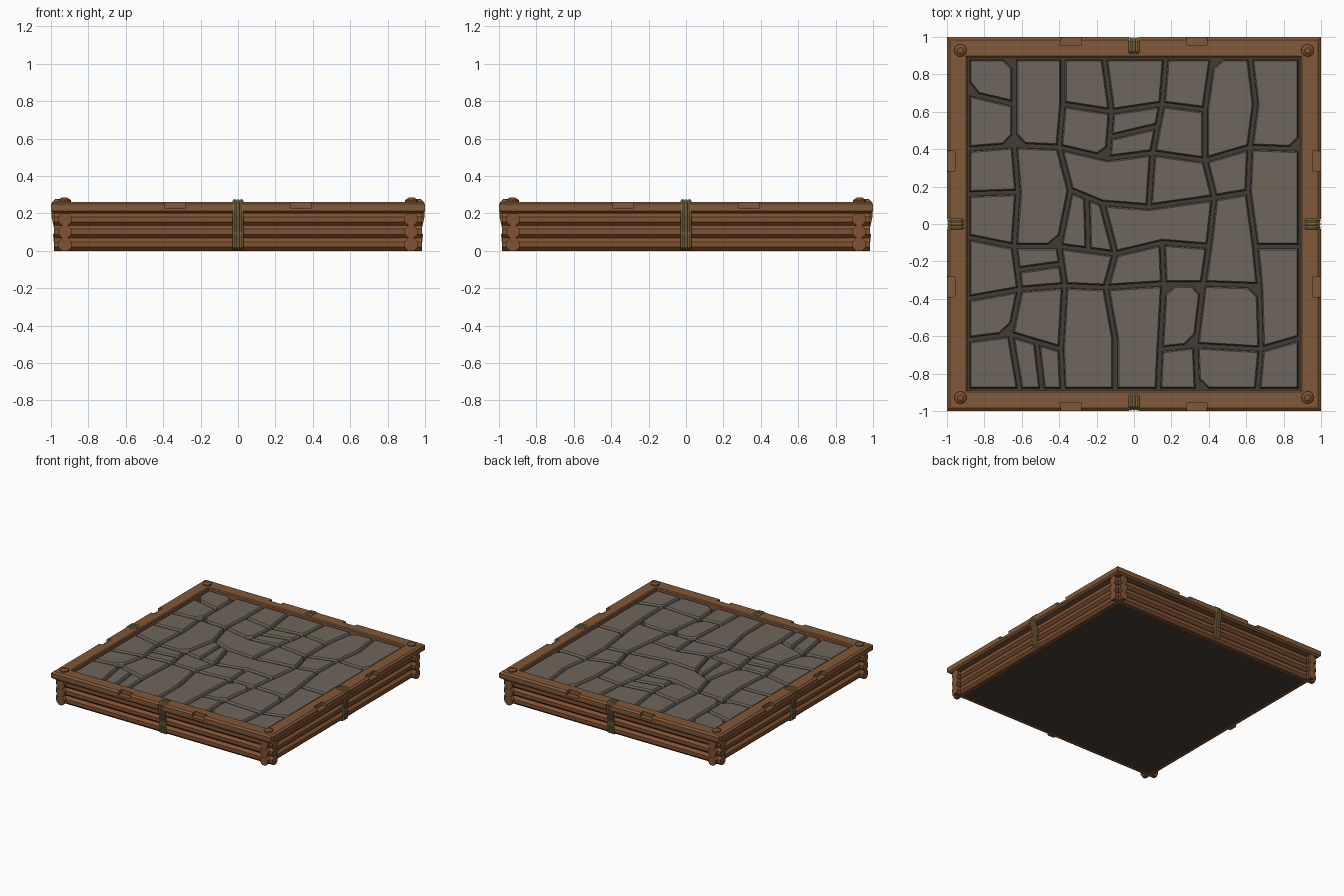
import bpy, bmesh, math
from mathutils import Vector, Matrix

old = bpy.data.objects.get("Cube")
if old:
    bpy.data.objects.remove(old, do_unlink=True)


def material(name, red, green, blue):
    """Flat material from display colour values, stored as linear."""
    linear = [((v / 255 + 0.055) / 1.055) ** 2.4 for v in (red, green, blue)] + [1]
    mat = bpy.data.materials.new(name)
    mat.use_nodes = True
    mat.diffuse_color = linear
    shader = mat.node_tree.nodes["Principled BSDF"]
    shader.inputs["Base Color"].default_value = linear
    shader.inputs["Roughness"].default_value = 0.9
    return mat


rim_wood = material("rim wood", 128, 88, 56)
log_wood = material("log wood", 128, 82, 50)
stone = material("paving stone", 110, 102, 93)
mortar = material("dark mortar", 68, 60, 54)
rope = material("rope", 146, 121, 72)


def finish(name, bm, *mats):
    bmesh.ops.recalc_face_normals(bm, faces=bm.faces)
    mesh = bpy.data.meshes.new(name)
    bm.to_mesh(mesh)
    bm.free()
    obj = bpy.data.objects.new(name, mesh)
    for mat in mats:
        mesh.materials.append(mat)
    bpy.context.collection.objects.link(obj)
    return obj


def add_box(bm, centre, size):
    matrix = Matrix.Translation(centre) @ Matrix.Diagonal((*size, 1))
    bmesh.ops.create_cube(bm, size=1, matrix=matrix)


def quarter_turns():
    return [Matrix.Rotation(math.pi / 2 * i, 4, "Z") for i in range(4)]


def skin_rings(bm, rings, closed=False):
    """Skin consecutive rings of points with quads; cap the ends if open."""
    loops = [[bm.verts.new(p) for p in ring] for ring in rings]
    pairs = list(zip(loops, loops[1:]))
    if closed:
        pairs.append((loops[-1], loops[0]))
    else:
        bm.faces.new(loops[0])
        bm.faces.new(loops[-1])
    for a, b in pairs:
        for i in range(len(a)):
            j = (i + 1) % len(a)
            bm.faces.new((a[i], a[j], b[j], b[i]))


# Base slab
bm = bmesh.new()
add_box(bm, (0, 0, 0.106), (1.82, 1.82, 0.212))
finish("base_slab", bm, mortar)

# Stacked log walls with crossing ends
for side, turn in zip(("front", "right", "back", "left"), quarter_turns()):
    bm = bmesh.new()
    for height in (0.034, 0.102, 0.168):
        place = Matrix.Translation((0, -0.925, height))
        lay = Matrix.Rotation(math.pi / 2, 4, "Y") @ Matrix.Rotation(math.pi / 8, 4, "Z")
        bmesh.ops.create_cone(bm, cap_ends=True, segments=8, radius1=0.037,
                              radius2=0.037, depth=1.97, matrix=turn @ place @ lay)
    finish(side + "_logs", bm, log_wood)

# Top rim: bevelled profile swept round the square
profile = [(0.89, 0.2), (0.985, 0.2), (1, 0.212), (1, 0.25),
           (0.985, 0.262), (0.897, 0.262), (0.89, 0.255)]
bm = bmesh.new()
skin_rings(bm, [[(-h, -h, z), (h, -h, z), (h, h, z), (-h, h, z)] for h, z in profile],
           closed=True)
rim = finish("top_rim", bm, rim_wood)

# Notches in the rim, and slots where the ropes pass
bm = bmesh.new()
for turn in quarter_turns():
    for x in (-0.335, 0.335):
        add_box(bm, turn @ Vector((x, -1, 0.26)),
                [abs(v) for v in turn.to_3x3() @ Vector((0.11, 0.084, 0.06))])
    add_box(bm, turn @ Vector((0, -1, 0.23)),
            [abs(v) for v in turn.to_3x3() @ Vector((0.056, 0.05, 0.2))])
cutter = finish("notch_cutter", bm)
cutter.hide_render = True
cut = rim.modifiers.new("notches", "BOOLEAN")
cut.operation = "DIFFERENCE"
cut.solver = "EXACT"
cut.object = cutter
bpy.context.view_layer.objects.active = rim
bpy.ops.object.modifier_apply(modifier=cut.name)
bpy.data.objects.remove(cutter, do_unlink=True)

# Corner pegs
bm = bmesh.new()
for turn in quarter_turns():
    for bottom, height, r1, r2 in ((0.25, 0.022, 0.034, 0.034), (0.272, 0.012, 0.034, 0.016)):
        place = turn @ Matrix.Translation((0.928, 0.928, bottom + height / 2))
        bmesh.ops.create_cone(bm, cap_ends=True, segments=10, radius1=r1, radius2=r2,
                              depth=height, matrix=place)
finish("corner_pegs", bm, log_wood)


# Rope lashings: three strands over the rim and three below on each side
def add_strand(bm, turn, x, path, radius=0.0105, sides=8):
    path = [Vector((x, -y, z)) for y, z in path]
    rings = []
    for i, point in enumerate(path):
        along = (path[min(i + 1, len(path) - 1)] - path[max(i - 1, 0)]).normalized()
        across = Vector((1, 0, 0))
        up = along.cross(across)
        angles = [math.tau * k / sides for k in range(sides)]
        rings.append([turn @ (point + radius * (across * math.cos(a) + up * math.sin(a)))
                      for a in angles])
    skin_rings(bm, rings)


over_rim = [(0.915, 0.255), (0.925, 0.266), (0.975, 0.266), (0.988, 0.255),
            (0.988, 0.19), (0.968, 0.1)]
under_rim = [(0.95, 0.102), (0.975, 0.098), (0.978, 0.085), (0.972, 0.02), (0.95, 0.011)]
bm = bmesh.new()
for turn in quarter_turns():
    for x in (-0.019, 0, 0.019):
        add_strand(bm, turn, x, over_rim)
        add_strand(bm, turn, x, under_rim)
finish("rope_lashings", bm, rope)

# Paving joints in hundredths: rows from back to front, inner columns left to right
joints = [
    [(-64, 64), (-38, 64), (-12, 60), (15, 64), (38, 61), (65, 64)],
    [(-64, 42), (-40, 41), (-14, 35), (10, 38), (38, 34), (62, 41)],
    [(-62, 17), (-34, 18), (-17, 11), (8, 9), (43, 14), (61, 17)],
    [(-64, -12), (-40, -12), (-10, -16), (15, -10), (40, -12), (65, -12)],
    [(-61, -35), (-37, -33), (-15, -34), (16, -32), (37, -32), (67, -33)],
    [(-66, -59), (-39, -67), (-10, -62), (14, -67), (33, -65), (68, -67)]]
left_ends, right_ends = (70, 40, 16, -7, -40, -62), (62, 40, 16, -12, -33, -61)
back_ends, front_ends = (-64, -38, -16, 17, 42, 62), (-61, -38, -10, 13, 34, 66)
E = 89
grid = [[(x, E) for x in (-E, *back_ends, E)]]
grid += [[(-E, a), *row, (E, b)] for a, row, b in zip(left_ends, joints, right_ends)]
grid += [[(x, -E) for x in (-E, *front_ends, E)]]
grid = [[Vector((x / 100, y / 100, 0.213)) for x, y in row] for row in grid]

# Stones spanning two cells, stones split in two, and stones with clipped corners
tall = {(0, 1), (0, 5), (0, 6), (2, 1), (2, 6), (3, 5), (4, 6), (5, 2), (5, 3)}
wide = {(2, 2), (3, 3)}
split_across, split_upright = {(1, 3), (4, 1)}, {(3, 2), (6, 1)}
clipped = {(0, 0): "tr bl", (0, 5): "tl", (1, 0): "br", (0, 1): "bl", (0, 6): "br",
           (1, 2): "br", (2, 1): "br", (5, 4): "tl tr br", (5, 5): "tr",
           (6, 5): "bl", (5, 0): "br"}


def outline(r, c):
    """Counter-clockwise outline of a stone, with clipped corners."""
    h, w = 1 + ((r, c) in tall), 1 + ((r, c) in wide)
    pts = [grid[r + h][c + i] for i in range(w)]
    pts += [grid[r + h - i][c + w] for i in range(h)]
    pts += [grid[r][c + w - i] for i in range(w)]
    pts += [grid[r + i][c] for i in range(h)]
    corners = {"bl": 0, "br": w, "tr": w + h, "tl": w + h + w}
    cuts = [corners[k] for k in clipped.get((r, c), "").split()]
    result = []
    for i, p in enumerate(pts):
        if i in cuts:
            for q in (pts[i - 1], pts[(i + 1) % len(pts)]):
                result.append(p + (q - p).normalized() * 0.055)
        else:
            result.append(p)
    return result


covered = {(r + 1, c) for r, c in tall} | {(r, c + 1) for r, c in wide}
bm = bmesh.new()
for r in range(7):
    for c in range(7):
        if (r, c) in covered:
            continue
        shapes = [outline(r, c)]
        if (r, c) in split_across | split_upright:
            bl, br, tr, tl = shapes[0]
            if (r, c) in split_across:
                a, b = bl.lerp(tl, 0.45), br.lerp(tr, 0.55)
                shapes = [[bl, br, b, a], [a, b, tr, tl]]
            else:
                a, b = bl.lerp(br, 0.52), tl.lerp(tr, 0.52)
                shapes = [[bl, a, b, tl], [a, br, tr, b]]
        for shape in shapes:
            bm.faces.new([bm.verts.new(p) for p in shape])

# Mortar strip, then steep stone sides, then a bevelled stone top
tops = list(bm.faces)
for face in tops:
    face.normal_update()
bmesh.ops.inset_individual(bm, faces=tops, thickness=0.011, use_even_offset=True)
for face in tops:
    face.material_index = 1
for thickness, rise in ((0.002, 0.024), (0.006, 0.008)):
    made = bmesh.ops.inset_individual(bm, faces=tops, thickness=thickness,
                                      depth=rise, use_even_offset=True)
    for face in made["faces"]:
        face.material_index = 1
finish("stone_paving", bm, mortar, stone)
